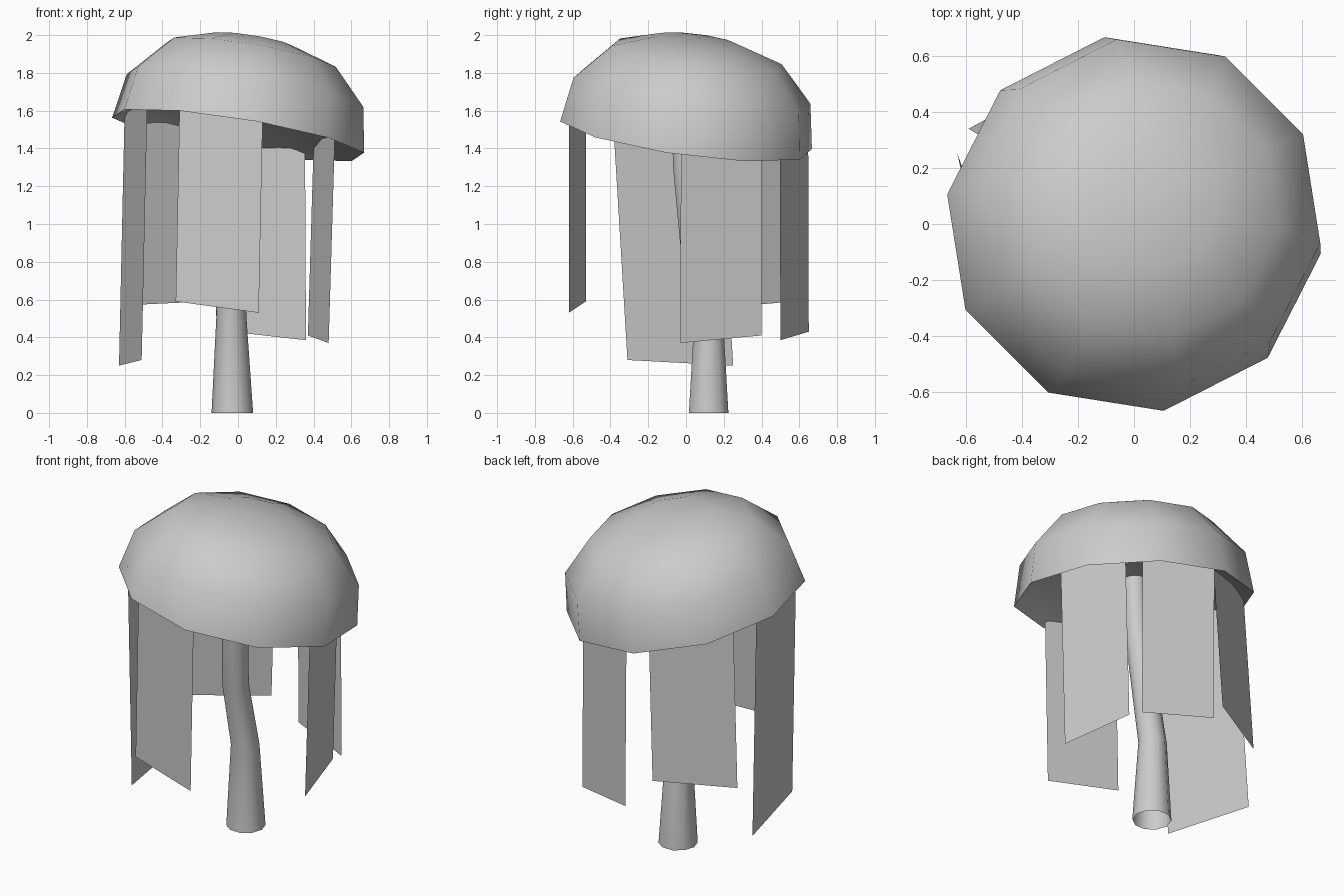
import bpy, math
from mathutils import Vector

if "Cube" in bpy.data.objects:
    bpy.data.objects.remove(bpy.data.objects["Cube"])

TX, TY, Z0 = 0.16, 0.134, 1.47   # canopy tilt and rim centre height


def make(name, verts, faces, smooth=True):
    me = bpy.data.meshes.new(name)
    me.from_pydata(verts, [], faces)
    me.update()
    ob = bpy.data.objects.new(name, me)
    bpy.context.collection.objects.link(ob)
    if smooth:
        bpy.ops.object.select_all(action='DESELECT')
        ob.select_set(True)
        bpy.context.view_layer.objects.active = ob
        bpy.ops.object.shade_smooth_by_angle(angle=math.radians(50))
    return ob


def bridge(rings, n):
    return [(r * n + i, r * n + (i + 1) % n, (r + 1) * n + (i + 1) % n, (r + 1) * n + i)
            for r in range(rings - 1) for i in range(n)]


# Canopy: tilted ten-sided dome with a shallow hollow underside
def tilt(x, y, h):
    return (x + TX * h, y + TY * h, Z0 - TX * x - TY * y + h)


N = 10
profile = [(0.25, 0.12), (0.49, 0.08), (0.60, 0.04), (0.675, 0.0),
           (0.635, 0.235), (0.455, 0.425), (0.22, 0.5)]
verts = []
for r, h in profile:
    for i in range(N):
        a = math.radians(27 + 36 * i)
        verts.append(tilt(r * math.cos(a), r * math.sin(a), h))
faces = bridge(len(profile), N)
under, top = len(verts), len(verts) + 1
verts += [tilt(0, 0, 0.13), tilt(0, 0, 0.515)]
last = (len(profile) - 1) * N
for i in range(N):
    j = (i + 1) % N
    faces += [(under, j, i), (top, last + i, last + j)]
make("canopy", verts, faces)

# Trunk: bent tapering open tube
path = [(-0.03, 0.12, 0.0, 0.11), (-0.035, 0.12, 0.5, 0.08),
        (-0.045, 0.04, 0.9, 0.075), (-0.02, 0.0, 1.3, 0.072), (-0.01, -0.01, 1.62, 0.07)]
verts = [(x + r * math.cos(math.tau * i / N), y + r * math.sin(math.tau * i / N), z)
         for x, y, z, r in path for i in range(N)]
make("trunk", verts, bridge(len(path), N))

# Hanging foliage: flat strips (two bottom corners, sideways lean per unit of height)
strips = {
    "front": ((-0.33, -0.53, 0.59), (0.11, -0.62, 0.53), (0.02, 0.0)),
    "left": ((-0.63, 0.25, 0.25), (-0.51, -0.31, 0.28), (0.022, -0.06)),
    "back_left": ((-0.59, 0.34, 0.57), (-0.17, 0.57, 0.59), (0.05, -0.03)),
    "back": ((0.36, 0.50, 0.385), (-0.04, 0.65, 0.43), (-0.005, -0.003)),
    "right": ((0.48, -0.03, 0.37), (0.37, 0.40, 0.41), (0.03, 0.003)),
}
for name, (a, b, lean) in strips.items():
    tops = []
    for p in (b, a):
        zt = Z0 - TX * p[0] - TY * p[1] + 0.08
        d = zt - p[2]
        tops.append(Vector(p) + Vector((lean[0] * d, lean[1] * d, d)))
    make(name + "_hanging_foliage", [a, b] + tops, [(0, 1, 2, 3)], smooth=False)
